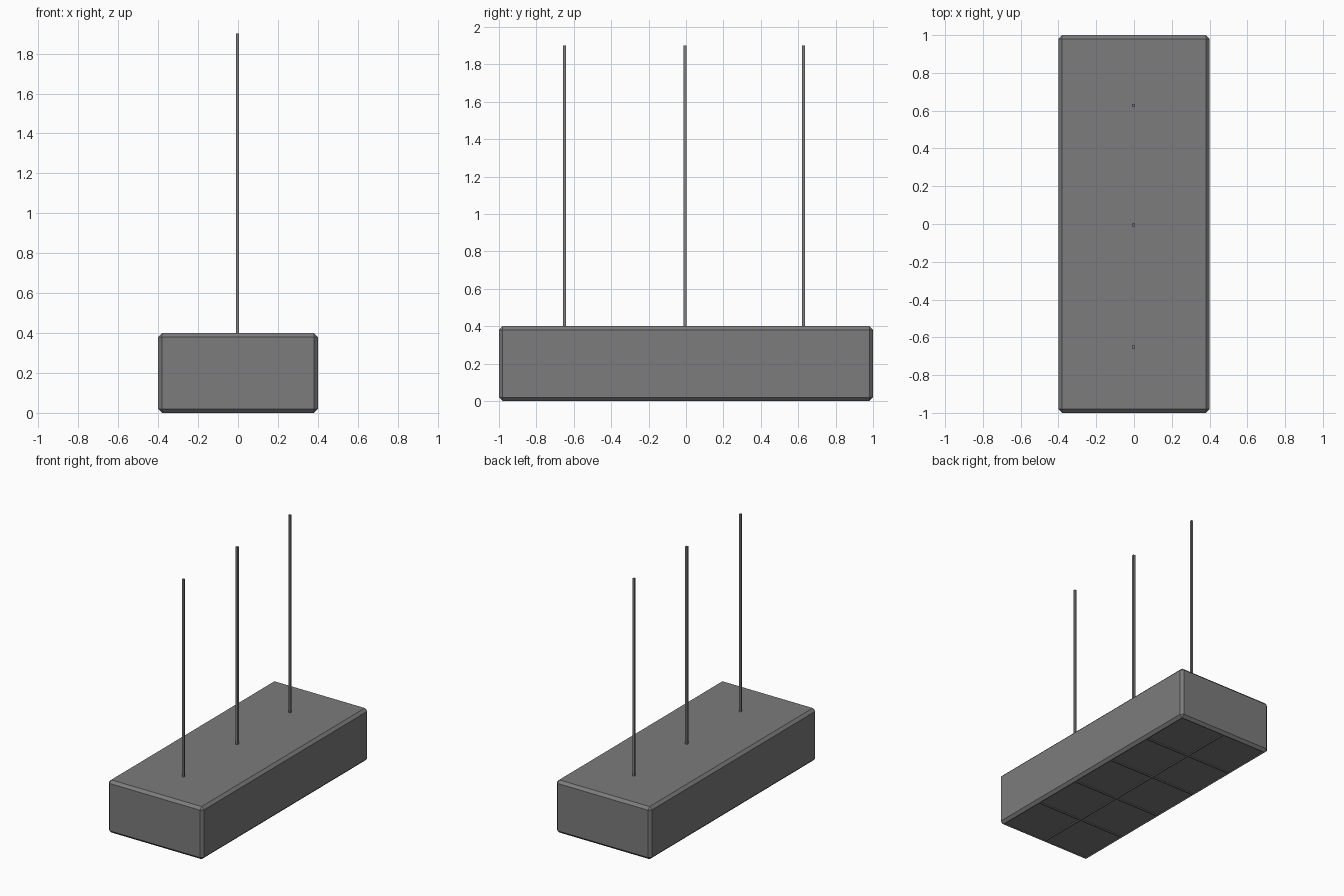
import bpy, bmesh
from mathutils import Matrix, Vector

cube = bpy.data.objects.get("Cube")
if cube:
    bpy.data.objects.remove(cube, do_unlink=True)

WIDTH, LENGTH, HEIGHT, CHAMFER = 0.8, 2.0, 0.4, 0.02
COLS, ROWS = 2, 5
BAR, RECESS = 0.016, 0.008

grey = bpy.data.materials.new("mid grey metal")
grey.use_nodes = True
grey.diffuse_color = (0.2, 0.2, 0.2, 1)
grey.node_tree.nodes["Principled BSDF"].inputs["Base Color"].default_value = (0.2, 0.2, 0.2, 1)


def finish(name, bm):
    mesh = bpy.data.meshes.new(name)
    bm.to_mesh(mesh)
    bm.free()
    mesh.materials.append(grey)
    obj = bpy.data.objects.new(name, mesh)
    bpy.context.collection.objects.link(obj)
    return obj


def box(bm, centre, size):
    matrix = Matrix.Translation(centre) @ Matrix.Diagonal((*size, 1))
    return bmesh.ops.create_cube(bm, size=1, matrix=matrix)


# Chamfered lamp housing
bm = bmesh.new()
box(bm, (0, 0, HEIGHT / 2), (WIDTH, LENGTH, HEIGHT))
bmesh.ops.bevel(bm, geom=bm.edges[:], offset=CHAMFER, segments=1, affect='EDGES')

# Underside cut into a grid of shallow recessed panels
bottom = min(bm.faces, key=lambda f: f.calc_center_median().z)
inner = Vector((WIDTH - 2 * CHAMFER, LENGTH - 2 * CHAMFER, 0))


def slice_underside(normal, position):
    faces = [f for f in bm.faces if f.normal.z < -0.99]
    geom = faces + list({e for f in faces for e in f.edges}) + list({v for f in faces for v in f.verts})
    bmesh.ops.bisect_plane(bm, geom=geom, plane_co=Vector(normal) * position, plane_no=normal)


for i in range(1, COLS):
    slice_underside((1, 0, 0), -inner.x / 2 + i * inner.x / COLS)
for i in range(1, ROWS):
    slice_underside((0, 1, 0), -inner.y / 2 + i * inner.y / ROWS)
bm.normal_update()
panels = [f for f in bm.faces if f.normal.z < -0.99]
bmesh.ops.inset_individual(bm, faces=panels, thickness=BAR / 2, depth=0)
bmesh.ops.inset_individual(bm, faces=panels, thickness=0, depth=-RECESS)
finish("lamp_housing", bm)

# Three square suspension rods
for name, y in (("front_rod", -0.65), ("middle_rod", -0.006), ("back_rod", 0.628)):
    bm = bmesh.new()
    box(bm, (-0.003, y, 1.145), (0.016, 0.016, 1.51))
    finish(name, bm)
